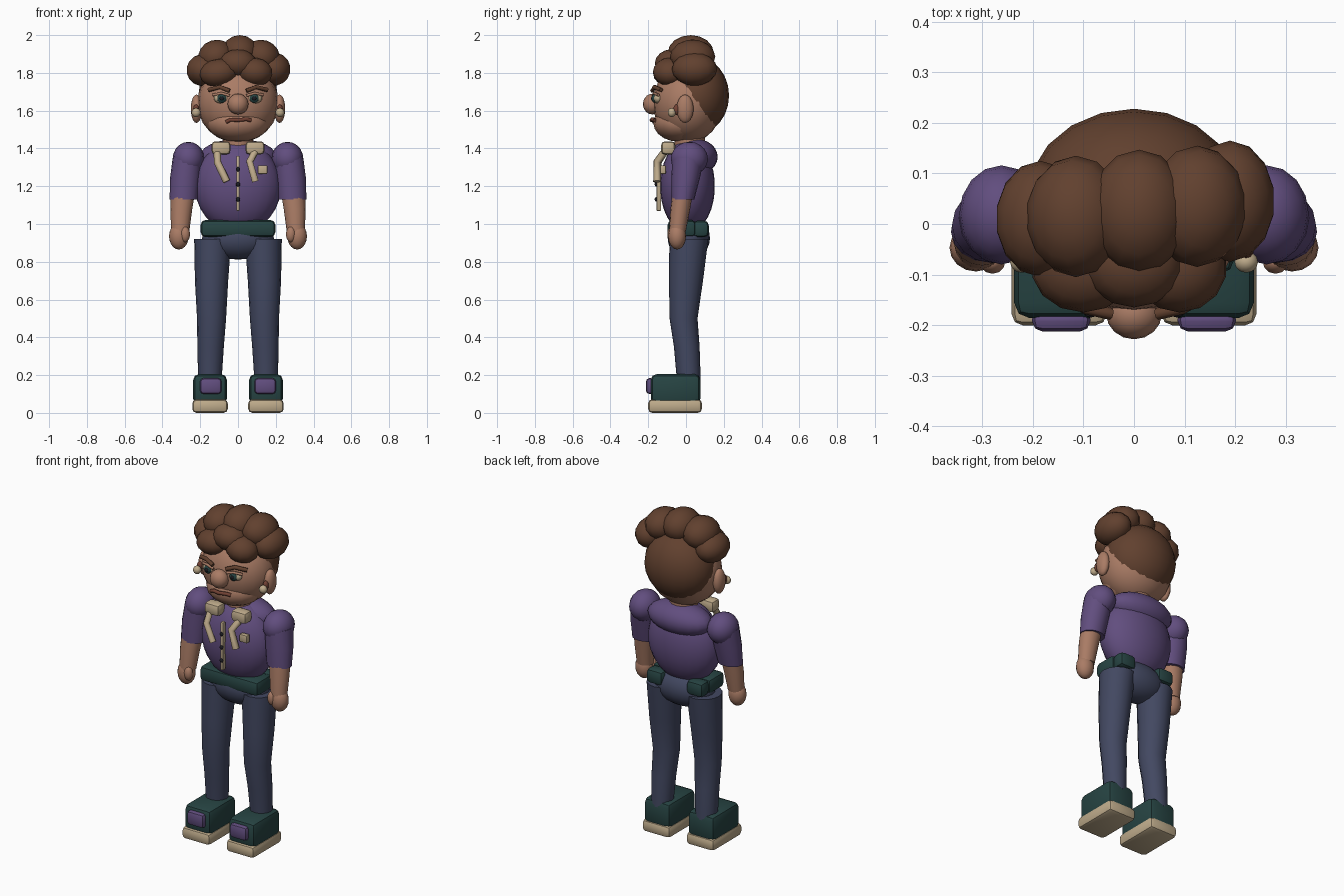
import bpy, bmesh, math
from mathutils import Matrix, Vector

if "Cube" in bpy.data.objects:
    bpy.data.objects.remove(bpy.data.objects["Cube"])


def material(name, rgb):
    m = bpy.data.materials.new(name)
    m.use_nodes = True
    m.diffuse_color = (*rgb, 1)
    m.node_tree.nodes["Principled BSDF"].inputs["Base Color"].default_value = (*rgb, 1)
    return m


SKIN = material("skin", (0.40, 0.20, 0.13))
HAIR = material("brown hair", (0.12, 0.052, 0.028))
PURPLE = material("purple cloth", (0.12, 0.075, 0.21))
DENIM = material("blue denim", (0.055, 0.065, 0.12))
GREEN = material("dark green", (0.02, 0.058, 0.056))
CREAM = material("cream", (0.52, 0.41, 0.26))
LIP = material("brown lip", (0.17, 0.055, 0.035))
BLACK = material("black", (0.012, 0.012, 0.016))


def finish(name, bm, mat, angle=40):
    bmesh.ops.recalc_face_normals(bm, faces=bm.faces)
    mesh = bpy.data.meshes.new(name)
    bm.to_mesh(mesh)
    bm.free()
    mesh.materials.append(mat)
    obj = bpy.data.objects.new(name, mesh)
    bpy.context.collection.objects.link(obj)
    bpy.ops.object.select_all(action="DESELECT")
    obj.select_set(True)
    bpy.context.view_layer.objects.active = obj
    bpy.ops.object.shade_smooth_by_angle(angle=math.radians(angle))
    return obj


def ball(name, loc, radii, mat, segs=16, tilt=0):
    """Ellipsoid, tilted about the y axis."""
    bm = bmesh.new()
    bmesh.ops.create_uvsphere(bm, u_segments=segs, v_segments=segs * 5 // 8, radius=1)
    bm.transform(Matrix.Translation(loc) @ Matrix.Rotation(tilt, 4, "Y")
                 @ Matrix.Diagonal((*radii, 1)))
    return finish(name, bm, mat)


def block(name, loc, size, mat, bevel=0.02):
    """Box with rounded edges."""
    bm = bmesh.new()
    bmesh.ops.create_cube(bm, size=1)
    bm.transform(Matrix.Translation(loc) @ Matrix.Diagonal((*size, 1)))
    if bevel:
        bmesh.ops.bevel(bm, geom=bm.edges[:], offset=bevel, segments=2,
                        profile=0.5, affect="EDGES")
    return finish(name, bm, mat)


def limb(name, rings, mat, sides=16):
    """Loft through level rings given as (x, y, z, x radius, y radius)."""
    bm = bmesh.new()
    loops = []
    for x, y, z, rx, ry in rings:
        angles = [2 * math.pi * i / sides for i in range(sides)]
        loops.append([bm.verts.new((x + rx * math.cos(a), y + ry * math.sin(a), z))
                      for a in angles])
    for low, high in zip(loops, loops[1:]):
        for i in range(sides):
            j = (i + 1) % sides
            bm.faces.new((low[i], low[j], high[j], high[i]))
    bm.faces.new(loops[0])
    bm.faces.new(loops[-1])
    return finish(name, bm, mat)


def strip(name, points, radius, mat):
    """Tube along a path."""
    curve = bpy.data.curves.new(name, "CURVE")
    curve.dimensions = "3D"
    curve.bevel_depth = radius
    curve.bevel_resolution = 1
    curve.use_fill_caps = True
    spline = curve.splines.new("POLY")
    spline.points.add(len(points) - 1)
    for p, co in zip(spline.points, points):
        p.co = (*co, 1)
    curve.materials.append(mat)
    obj = bpy.data.objects.new(name, curve)
    bpy.context.collection.objects.link(obj)
    return obj


# Head
ball("head", (0, 0.01, 1.64), (0.215, 0.185, 0.21), SKIN, 20)
ball("jaw", (0, -0.035, 1.535), (0.165, 0.138, 0.1), SKIN)
limb("neck", [(0, 0.02, 1.36, 0.08, 0.08), (0, 0.02, 1.48, 0.08, 0.08)], SKIN)
ball("nose", (0, -0.178, 1.635), (0.055, 0.05, 0.055), SKIN)
strip("mouth", [(-0.062, -0.168, 1.54), (-0.04, -0.178, 1.552), (0, -0.182, 1.55),
                (0.045, -0.178, 1.555), (0.068, -0.166, 1.548)], 0.011, LIP)

# Hair: a cap at the back and big curls on top
ball("hair_back", (0, 0.055, 1.68), (0.21, 0.173, 0.205), HAIR, 20)
curls = [
    ("top_curl_centre", (0.01, 0.025, 1.905), (0.1, 0.122, 0.095), 0),
    ("top_curl_right", (-0.115, 0.015, 1.885), (0.1, 0.12, 0.09), -0.3),
    ("top_curl_left", (0.125, 0.035, 1.885), (0.1, 0.12, 0.09), 0.3),
    ("side_curl_right", (-0.185, 0.01, 1.815), (0.09, 0.115, 0.085), -0.2),
    ("side_curl_left", (0.19, 0.045, 1.82), (0.09, 0.12, 0.088), 0.2),
    ("front_curl_right", (-0.1, -0.085, 1.8), (0.105, 0.09, 0.075), -0.15),
    ("front_curl_left", (0.09, -0.085, 1.805), (0.095, 0.09, 0.075), 0.15),
    ("fringe_curl", (0, -0.075, 1.85), (0.1, 0.09, 0.075), 0),
]
for name, loc, radii, tilt in curls:
    ball(name, loc, radii, HAIR, 14, tilt)

# Torso and hips
ball("shirt_body", (0, 0.008, 1.2), (0.228, 0.145, 0.245), PURPLE, 24)
ball("shirt_yoke", (0, 0.055, 1.355), (0.205, 0.113, 0.095), PURPLE, 20)
block("shirt_placket", (0, -0.144, 1.215), (0.018, 0.024, 0.29), CREAM, 0.004)
for i in range(3):
    ball(f"button_{i + 1}", (0, -0.158, 1.13 + 0.08 * i), (0.012, 0.008, 0.012), BLACK, 12)
block("shirt_pocket", (0.13, -0.122, 1.288), (0.05, 0.03, 0.046), CREAM, 0.005)
ball("hips", (0, 0.015, 0.925), (0.19, 0.112, 0.113), DENIM, 20)
block("belt", (0, -0.022, 0.976), (0.395, 0.15, 0.09), GREEN, 0.025)

# Lapels hanging from the collar
strip("right_lapel", [(-0.11, -0.1, 1.4), (-0.108, -0.148, 1.325),
                      (-0.06, -0.155, 1.225)], 0.02, CREAM)
strip("left_lapel", [(0.1, -0.1, 1.4), (0.062, -0.152, 1.33),
                     (0.092, -0.152, 1.225)], 0.02, CREAM)

for s, side in ((-1, "right"), (1, "left")):
    # Face and ears
    ball(side + "_eye", (s * 0.088, -0.148, 1.665), (0.04, 0.026, 0.027), CREAM)
    ball(side + "_iris", (s * 0.086, -0.168, 1.665), (0.024, 0.013, 0.024), GREEN, 12)
    ball(side + "_pupil", (s * 0.086, -0.179, 1.665), (0.011, 0.006, 0.011), BLACK, 12)
    strip(side + "_eyelid", [(s * 0.045, -0.172, 1.68), (s * 0.088, -0.168, 1.692),
                             (s * 0.132, -0.146, 1.683)], 0.008, SKIN)
    strip(side + "_brow", [(s * 0.045, -0.178, 1.705), (s * 0.095, -0.167, 1.725),
                           (s * 0.155, -0.132, 1.71)], 0.012, HAIR)
    ball(side + "_ear", (s * 0.22, -0.005, 1.61), (0.03, 0.045, 0.075), SKIN)
    ball(side + "_inner_ear", (s * 0.222, -0.05, 1.605), (0.016, 0.018, 0.028), LIP, 12)
    ball(side + "_earring", (s * 0.222, -0.075, 1.59), (0.024, 0.022, 0.024), CREAM, 12)
    block(side + "_collar", (s * 0.09, -0.094, 1.403), (0.1, 0.075, 0.07), CREAM, 0.02)

    # Arms
    ball(side + "_shoulder", (s * 0.262, 0.018, 1.345), (0.084, 0.098, 0.09), PURPLE)
    limb(side + "_sleeve", [(s * 0.268, 0.012, 1.35, 0.078, 0.085),
                            (s * 0.28, -0.002, 1.24, 0.08, 0.075),
                            (s * 0.288, -0.016, 1.13, 0.074, 0.06)], PURPLE)
    limb(side + "_forearm", [(s * 0.288, -0.012, 1.2, 0.066, 0.055),
                             (s * 0.3, -0.03, 1.08, 0.058, 0.052),
                             (s * 0.306, -0.045, 0.96, 0.048, 0.044)], SKIN)
    ball(side + "_hand", (s * 0.313, -0.047, 0.935), (0.052, 0.047, 0.07), SKIN)
    ball(side + "_thumb", (s * 0.28, -0.075, 0.945), (0.026, 0.024, 0.042), SKIN, 12)

    # Belt back, trousers and shoes
    block(side + "_belt_back", (s * 0.135, 0.078, 0.974), (0.11, 0.085, 0.088), GREEN, 0.025)
    limb(side + "_trouser_leg", [(s * 0.134, 0.015, 0.92, 0.098, 0.103),
                                 (s * 0.14, 0, 0.7, 0.088, 0.09),
                                 (s * 0.14, -0.013, 0.5, 0.077, 0.074),
                                 (s * 0.145, 0.004, 0.35, 0.07, 0.068),
                                 (s * 0.149, 0.015, 0.17, 0.062, 0.063)], DENIM)
    block(side + "_shoe", (s * 0.148, -0.055, 0.125), (0.178, 0.262, 0.16), GREEN, 0.03)
    block(side + "_sole", (s * 0.148, -0.058, 0.036), (0.188, 0.285, 0.072), CREAM, 0.022)
    block(side + "_toe_patch", (s * 0.144, -0.19, 0.142), (0.115, 0.045, 0.085), PURPLE, 0.02)
